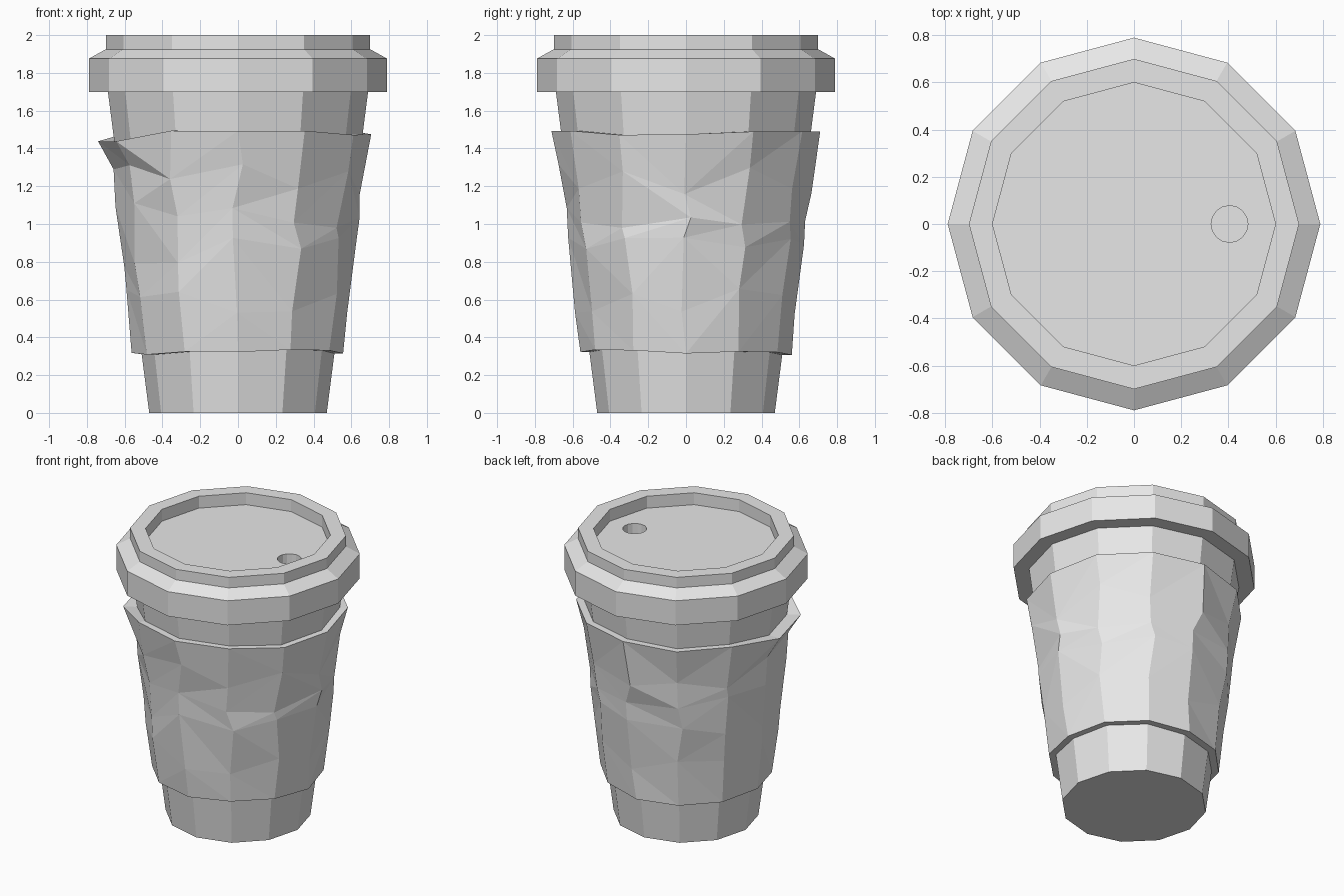
import bpy
import bmesh
import random
from math import sin, cos, radians

random.seed(7)
SIDES = 12

if "Cube" in bpy.data.objects:
    bpy.data.objects.remove(bpy.data.objects["Cube"], do_unlink=True)

grey = bpy.data.materials.new("plain_grey")
grey.use_nodes = True
grey.diffuse_color = (0.8, 0.8, 0.8, 1)
grey.node_tree.nodes["Principled BSDF"].inputs["Base Color"].default_value = (0.8, 0.8, 0.8, 1)


def point(radius, angle, z):
    return (radius * cos(radians(angle)), radius * sin(radians(angle)), z)


def add_object(name, bm):
    bmesh.ops.recalc_face_normals(bm, faces=bm.faces)
    mesh = bpy.data.meshes.new(name)
    bm.to_mesh(mesh)
    bm.free()
    mesh.materials.append(grey)
    obj = bpy.data.objects.new(name, mesh)
    bpy.context.collection.objects.link(obj)
    return obj


def skin(bm, rings, closed=False):
    """Join rings of vertices with quads, capping the ends unless closed."""
    pairs = list(zip(rings, rings[1:]))
    if closed:
        pairs.append((rings[-1], rings[0]))
    for low, high in pairs:
        for i in range(len(low)):
            j = (i + 1) % len(low)
            bm.faces.new((low[i], low[j], high[j], high[i]))
    if not closed:
        bm.faces.new(rings[0])
        bm.faces.new(rings[-1])


def lathe(name, profile, sides=SIDES, centre_x=0):
    bm = bmesh.new()
    rings = []
    for r, z in profile:
        ring = [bm.verts.new(point(r, 360 * i / sides, z)) for i in range(sides)]
        for v in ring:
            v.co.x += centre_x
        rings.append(ring)
    skin(bm, rings)
    return add_object(name, bm)


# Tapered cup
BASE_R, TOP_R, CUP_TOP = 0.47, 0.69, 1.71


def cup_radius(z):
    return BASE_R + (TOP_R - BASE_R) * z / CUP_TOP


lathe("cup", [(BASE_R, 0), (TOP_R, CUP_TOP)])

# Lid with a bevelled skirt, raised rim and sunken top
lid = lathe("lid", [(0.79, 1.70), (0.79, 1.875), (0.70, 1.925),
                    (0.70, 2.0), (0.60, 2.0), (0.60, 1.915)])

# Sipping hole
cutter = lathe("hole_cutter", [(0.078, 1.80), (0.078, 2.1)], 16, 0.405)
cutter.hide_render = True
cut = lid.modifiers.new("sipping_hole", "BOOLEAN")
cut.operation = "DIFFERENCE"
cut.solver = "EXACT"
cut.object = cutter
bpy.context.view_layer.objects.active = lid
bpy.ops.object.modifier_apply(modifier=cut.name)
bpy.data.objects.remove(cutter, do_unlink=True)

# Crumpled sleeve: uneven rows of facets around the cup
rows = [(0.56, 0.32), (0.59, 0.60), (0.618, 0.86), (0.638, 1.06), (0.662, 1.23), (0.708, 1.48)]
bm = bmesh.new()
rings = []
for k, (radius, height) in enumerate(rows):
    ring = []
    edge_row = k in (0, len(rows) - 1)
    for i in range(SIDES):
        r, z, angle = radius, height, 30 * i
        if edge_row:
            z += random.uniform(-0.015, 0.015)
            r += random.uniform(-0.005, 0.005)
        else:
            z += random.uniform(-0.09, 0.09)
            angle += random.uniform(-3, 3)
            r += 0.11 * (z - height) + random.uniform(-0.01, 0.01)
        # Loose lip where the sleeve pulls away on the right
        if k == len(rows) - 1 and i in (6, 7):
            r += 0.035
            z = 1.438
        r = max(r, cup_radius(z) + 0.016)
        ring.append(bm.verts.new(point(r, angle, z)))
    rings.append(ring)

# Inner wall, just inside the cup surface
for source, height in ((rings[-1], 1.48), (rings[0], 0.32)):
    rings.append([bm.verts.new(point(cup_radius(height) - 0.01, 30 * i, v.co.z))
                  for i, v in enumerate(source)])
skin(bm, rings, closed=True)

# Break the outside into irregular triangles
outer = [f for f in bm.faces if all(v in sum(rings[:len(rows)], []) for v in f.verts)]
for face in outer:
    corners = list(face.verts)
    pair = corners[::2] if random.random() < 0.5 else corners[1::2]
    bmesh.utils.face_split(face, pair[0], pair[1])
add_object("sleeve", bm)
